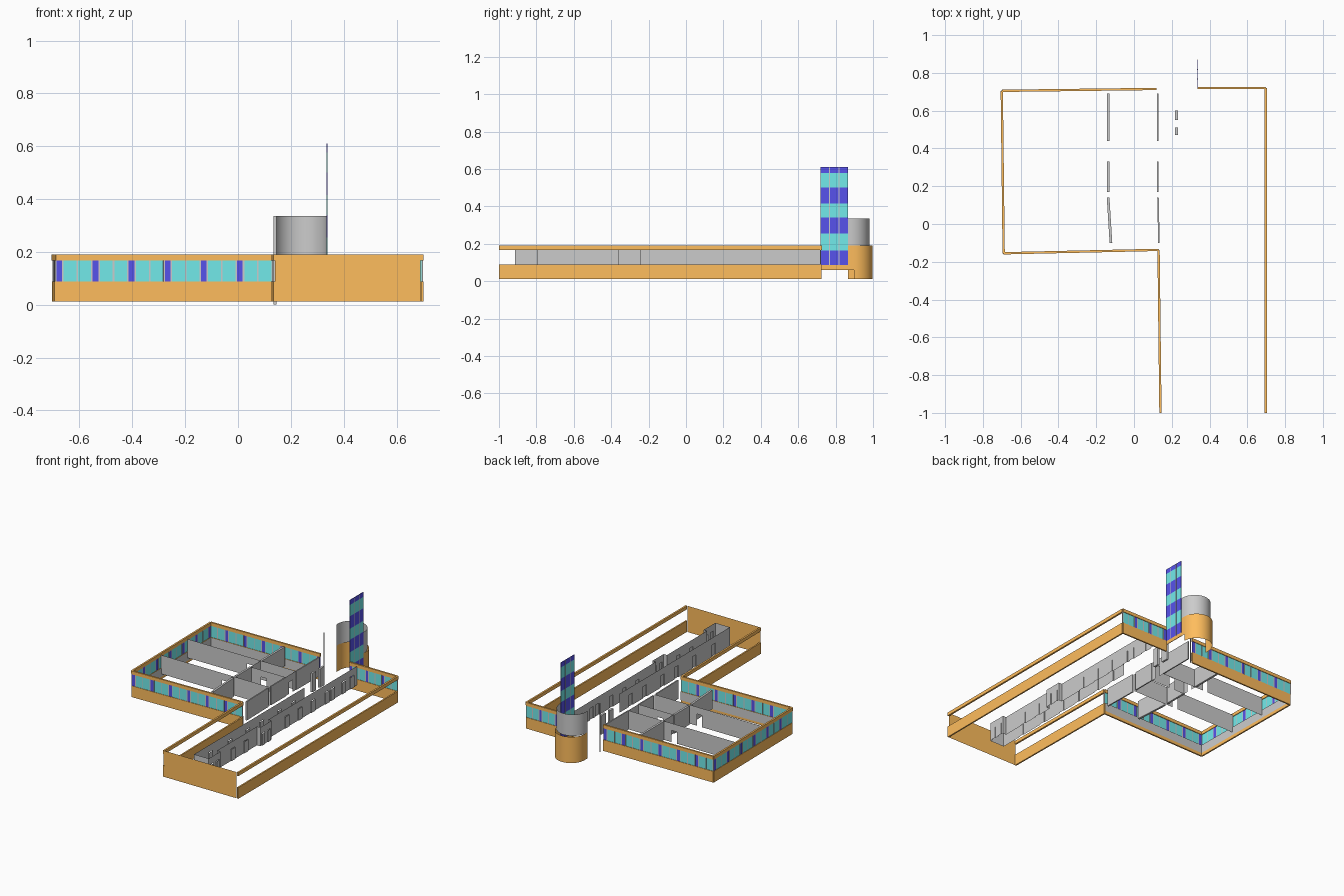
import bpy, bmesh, math
from mathutils import Vector

if "Cube" in bpy.data.objects:
    bpy.data.objects.remove(bpy.data.objects["Cube"])


def material(name, rgb):
    m = bpy.data.materials.new(name)
    m.diffuse_color = (*rgb, 1)
    m.use_nodes = True
    m.node_tree.nodes["Principled BSDF"].inputs["Base Color"].default_value = m.diffuse_color
    return m


ORANGE = material("render_orange", (1.0, 0.51, 0.11))
CYAN = material("glass_cyan", (0.17, 0.83, 0.83))
BLUE = material("panel_blue", (0.095, 0.085, 0.84))


class Part:
    """Collects upright slabs and sheets into one named object."""

    def __init__(self, name, mat=None):
        self.name, self.mat, self.bm = name, mat, bmesh.new()

    def slab(self, a, b, z0, z1, t=0.004):
        a, b = Vector(a), Vector(b)
        d = (b - a).normalized()
        n = Vector((-d.y, d.x)) * t / 2
        ring = [a - n, b - n, b + n, a + n]
        lo = [self.bm.verts.new((p.x, p.y, z0)) for p in ring]
        hi = [self.bm.verts.new((p.x, p.y, z1)) for p in ring]
        self.bm.faces.new(lo[::-1])
        self.bm.faces.new(hi)
        for i in range(4):
            j = (i + 1) % 4
            self.bm.faces.new((lo[i], lo[j], hi[j], hi[i]))

    def sheet(self, pts, z0, z1):
        lo = [self.bm.verts.new((x, y, z0)) for x, y in pts]
        hi = [self.bm.verts.new((x, y, z1)) for x, y in pts]
        for i in range(len(pts) - 1):
            self.bm.faces.new((lo[i], lo[i + 1], hi[i + 1], hi[i]))

    def wall(self, a, b, doors=(), closed=False, z0=0.05, z1=0.178, head=0.13, w=0.04):
        """Thin wall from a to b; doors are distances, open or recessed leaves."""
        a, b = Vector(a), Vector(b)
        d = (b - a).normalized()
        n = Vector((-d.y, d.x)) * 0.005
        pos = 0.0
        for c in sorted(doors):
            l, r = a + d * (c - w / 2), a + d * (c + w / 2)
            self.sheet([a + d * pos, l], z0, z1)
            self.sheet([l, r], head, z1)
            if closed:
                self.sheet([l, l + n, r + n, r], z0, head)
            pos = c + w / 2
        self.sheet([a + d * pos, b], z0, z1)

    def done(self, smooth=False):
        me = bpy.data.meshes.new(self.name)
        self.bm.to_mesh(me)
        self.bm.free()
        ob = bpy.data.objects.new(self.name, me)
        bpy.context.collection.objects.link(ob)
        if self.mat:
            me.materials.append(self.mat)
        if smooth:
            bpy.context.view_layer.objects.active = ob
            ob.select_set(True)
            bpy.ops.object.shade_smooth_by_angle(angle=math.radians(30))
            ob.select_set(False)
        return ob


# Outer corners of the L-shaped plan
NW, SW, INNER = (-0.70, 0.705), (-0.69, -0.155), (0.13, -0.137)
N_END, WING_SW = (0.12, 0.715), (0.14, -1.0)
WING_NE, WING_SE, WING_N = (0.697, 0.72), (0.697, -1.0), (0.337, 0.72)
SILL, HEAD, TOP, BASE = 0.088, 0.167, 0.19, 0.012
block = [(N_END, NW), (NW, SW), (SW, INNER)]
glazed = block + [(WING_N, WING_NE)]
open_sides = [(INNER, WING_SW), (WING_NE, WING_SE)]

# Orange bands below and above the windows
lower, upper = Part("lower_facade_band", ORANGE), Part("roof_edge_band", ORANGE)
for a, b in glazed + open_sides:
    lower.slab(a, b, BASE, SILL, 0.01)
    upper.slab(a, b, HEAD, TOP, 0.012)
lower.done()
upper.done()

# Grey inner lining under the windows of the square block
lining = Part("inner_sill_lining")
for a, b in block:
    a, b = Vector(a), Vector(b)
    d = (b - a).normalized()
    n = Vector((-d.y, d.x)) * 0.009
    lining.sheet([a + n, b + n], 0.03, SILL)
lining.done()

# Solid end wall of the long wing
end = Part("wing_end_wall", ORANGE)
end.sheet([(0.14, -0.999), (0.69, -0.999)], BASE, TOP)
end.done()

# Ribbon windows: a blue panel then two panes in every bay
glass, panels, frames = (Part("window_glass", CYAN), Part("window_blue_panels", BLUE),
                         Part("window_frames"))
for a, b in glazed:
    a, b = Vector(a), Vector(b)
    length = (b - a).length
    d = (b - a) / length
    pitch = length / max(1, round(length / 0.135))
    for k in range(round(length / pitch)):
        s = k * pitch
        e1, e2, e3 = s + pitch * 0.2, s + pitch * 0.6, s + pitch
        panels.slab(a + d * s, a + d * e1, SILL, HEAD)
        glass.slab(a + d * e1, a + d * e2, SILL, HEAD)
        glass.slab(a + d * e2, a + d * e3, SILL, HEAD)
        for m in (e1, e2, e3):
            frames.slab(a + d * (m - 0.003), a + d * (m + 0.003), SILL, HEAD, 0.006)

# Tall stair window of alternating rows
rows = [0.085, 0.165, 0.255, 0.34, 0.415, 0.5, 0.577, 0.61]
TX = 0.337
for i in range(len(rows) - 1):
    (glass if i % 2 else panels).slab((TX, 0.72), (TX, 0.867), rows[i], rows[i + 1], 0.003)
for y in (0.767, 0.818):
    frames.slab((TX, y - 0.002), (TX, y + 0.002), 0.085, 0.61, 0.005)
for p in (glass, panels, frames):
    p.done()


# Rounded stair tower: orange drum below, grey shell above
def arc(cy, r=0.1, n=24):
    return [(0.236 + r * math.cos(math.pi * i / n), cy + r * math.sin(math.pi * i / n))
            for i in range(n + 1)]


drum = Part("stair_drum", ORANGE)
drum.sheet([(0.336, 0.867)] + arc(0.898) + [(0.136, 0.867)], 0.06, TOP)
drum.sheet(arc(0.898) + [(0.136, 0.867)], BASE, 0.06)
drum.slab((TX, 0.72), (TX, 0.87), 0.06, 0.085)
drum.done(True)
shell = Part("stair_shell")
shell.sheet([(0.336, 0.867)] + arc(0.88) + [(0.136, 0.867)], TOP, 0.335)
shell.done(True)
post = Part("entrance_post")
post.sheet([(0.135, 0.725), (0.145, 0.725)], 0.0, 0.335)
post.done()

# Corridor walls of the long wing, with two projecting cores
hall = Part("corridor_walls")
hall.wall((0.395, 0.72), (0.395, -0.24), [0.06, 0.15, 0.27, 0.33, 0.48, 0.62, 0.76], True)
hall.wall((0.395, -0.36), (0.395, -0.79), [0.12, 0.26], True)
for y0, y1 in ((-0.24, -0.36), (-0.79, -0.915)):
    hall.wall((0.42, y0), (0.42, y1), [0.03, 0.09], True, w=0.03)
    for y in (y0, y1):
        hall.wall((0.395, y), (0.42, y))
hall.wall((0.31, 0.27), (0.31, -0.915), [0.12, 0.27, 0.46, 0.61, 0.80, 1.01], True)
hall.wall((0.31, -0.915), (0.395, -0.915))
for y0, y1 in ((0.60, 0.55), (0.51, 0.47)):
    hall.slab((0.225, y0), (0.225, y1), 0.05, 0.178, 0.014)
hall.done()

# Room partitions of the square block
rooms = Part("room_partitions")
for x, low_x, t in ((-0.137, -0.122, 0.014), (0.127, 0.132, 0.008)):
    for a, b in (((x, 0.69), (x, 0.44)), ((x, 0.33), (x, 0.17)), ((x, 0.14), (low_x, -0.10))):
        rooms.slab(a, b, 0.05, 0.178, t)
    rooms.wall((x, 0.44), (x, 0.33), [0.055])
rooms.wall((-0.69, 0.44), (0.127, 0.44), [0.47])
rooms.wall((-0.137, 0.33), (0.127, 0.33), [0.1])
rooms.wall((-0.69, 0.155), (0.127, 0.155), [0.48])
rooms.done()
